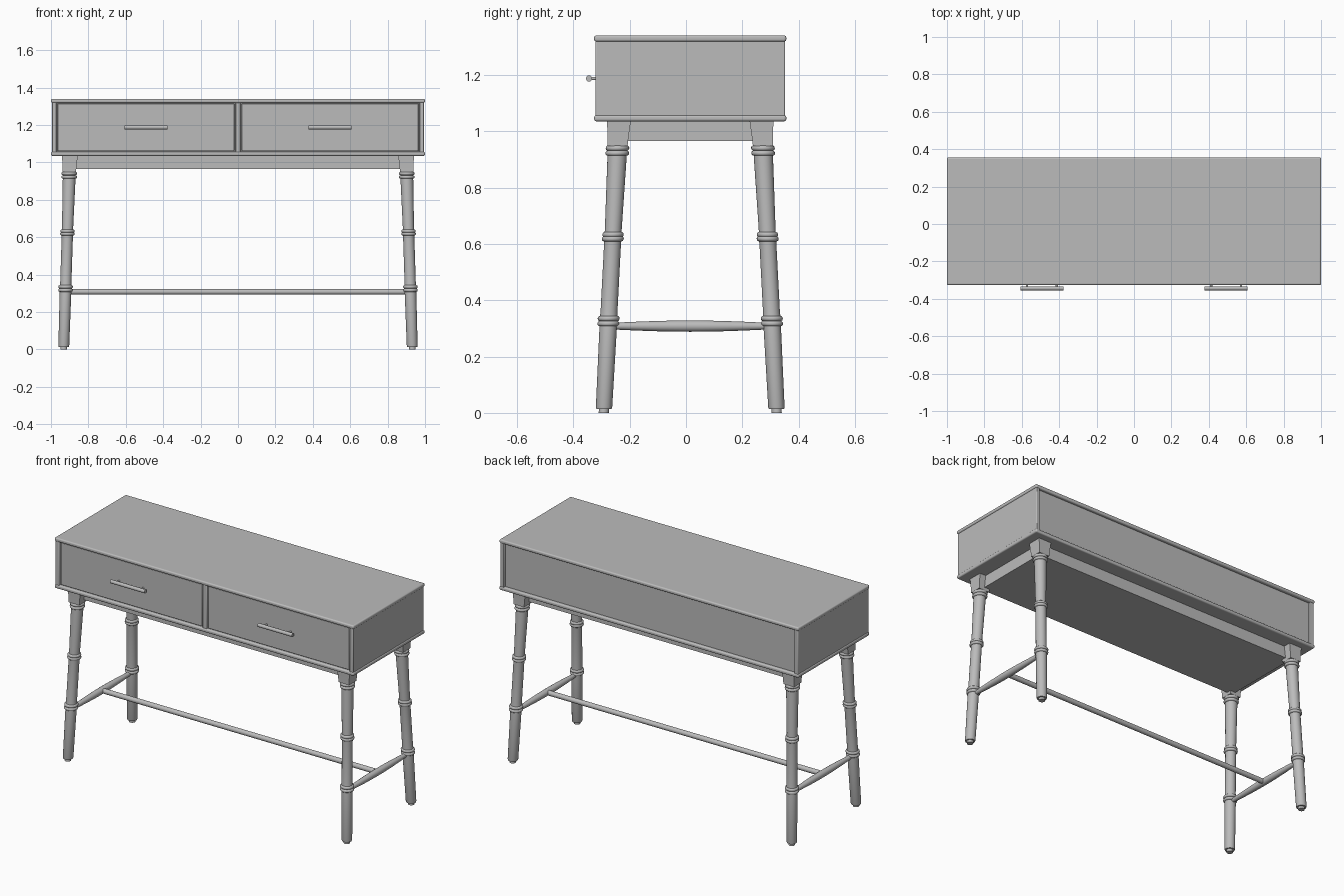
import bpy, bmesh, math
from mathutils import Vector

cube = bpy.data.objects.get("Cube")
if cube:
    bpy.data.objects.remove(cube, do_unlink=True)

grey = bpy.data.materials.new("plain_grey")
grey.use_nodes = True
colour = (0.5, 0.5, 0.5, 1)
grey.diffuse_color = colour
grey.node_tree.nodes["Principled BSDF"].inputs["Base Color"].default_value = colour

MID = 0.015  # depth centre of the case and legs


def finish(name, bm, smooth=True):
    bmesh.ops.recalc_face_normals(bm, faces=bm.faces)
    mesh = bpy.data.meshes.new(name)
    bm.to_mesh(mesh)
    bm.free()
    mesh.materials.append(grey)
    ob = bpy.data.objects.new(name, mesh)
    bpy.context.collection.objects.link(ob)
    if smooth:
        bpy.ops.object.select_all(action='DESELECT')
        ob.select_set(True)
        bpy.context.view_layer.objects.active = ob
        bpy.ops.object.shade_smooth_by_angle(angle=math.radians(40))
    return ob


def box(name, x, y, z, bevel=0, segments=1):
    """Box from (low, high) ranges, with optional rounded edges."""
    bm = bmesh.new()
    bmesh.ops.create_cube(bm, size=1)
    for v in bm.verts:
        v.co = [(r[0] + r[1]) / 2 + c * (r[1] - r[0]) for c, r in zip(v.co, (x, y, z))]
    ob = finish(name, bm, bevel > 0)
    if bevel:
        mod = ob.modifiers.new("rounded_edges", 'BEVEL')
        mod.width, mod.segments = bevel, segments
    return ob


def loft(name, profile, place, sides=24, turn=0):
    """Skin rings of (position, radius); place maps ring points into space."""
    bm = bmesh.new()
    rings = []
    for t, r in profile:
        angles = [turn + math.tau * i / sides for i in range(sides)]
        rings.append([bm.verts.new(place(t, r * math.cos(a), r * math.sin(a))) for a in angles])
    for a, b in zip(rings, rings[1:]):
        for i in range(sides):
            j = (i + 1) % sides
            bm.faces.new((a[i], a[j], b[j], b[i]))
    bm.faces.new(rings[0])
    bm.faces.new(rings[-1])
    return finish(name, bm)


# Case: rounded top and bottom boards, sides, back, divider
for name, z in (("top_board", (1.318, 1.34)), ("bottom_board", (1.035, 1.057))):
    box(name, (-1, 1), (-0.326, 0.356), z, 0.008, 4)
for s, side in ((-1, "right"), (1, "left")):
    box(side + "_side_panel", sorted((s * 0.97, s * 0.995)), (-0.322, 0.352), (1.05, 1.325), 0.004, 2)
box("back_panel", (-0.975, 0.975), (0.32, 0.338), (1.05, 1.325))
box("centre_divider", (-0.014, 0.014), (-0.32, 0.32), (1.05, 1.325), 0.004, 2)
box("case_filling", (-0.975, 0.975), (-0.298, 0.325), (1.05, 1.325))

# Drawers with bar handles on two posts
for s, side in ((-1, "right"), (1, "left")):
    box(side + "_drawer_front", sorted((s * 0.02, s * 0.965)), (-0.315, -0.29), (1.06, 1.315), 0.003, 2)
    cx = s * 0.4925
    loft(side + "_handle_bar", [(cx - 0.115, 0.011), (cx + 0.115, 0.011)],
         lambda t, u, v: (t, -0.344 + u, 1.187 + v), 16)
    for k in (-0.08, 0.08):
        loft(side + "_handle_post", [(-0.344, 0.006), (-0.31, 0.006)],
             lambda t, u, v: (cx + k + u, t, 1.187 + v), 12)

# Apron under the case
box("apron", (-0.9, 0.9), (MID - 0.25, MID + 0.25), (0.965, 1.04))


def bead(z, r, h=0.009, bulge=0.008):
    """Rounded ring on the leg profile."""
    return [(z + h * math.sin(a), r + bulge * math.cos(a))
            for a in (math.pi * (i / 8 - 0.5) for i in range(9))]


# Turned, splayed legs with bamboo-like beads and square top blocks
leg_profile = [(0, 0.018), (0.014, 0.018), (0.014, 0.027), (0.02, 0.029), (0.305, 0.031)]
leg_profile += bead(0.317, 0.031) + bead(0.335, 0.031) + [(0.36, 0.03), (0.6, 0.03)]
leg_profile += bead(0.618, 0.031) + bead(0.633, 0.03) + [(0.66, 0.03), (0.9, 0.034)]
leg_profile += bead(0.922, 0.034) + bead(0.94, 0.034) + [(0.96, 0.034)]

for sx, side in ((-1, "right"), (1, "left")):
    for sy, end in ((-1, "front"), (1, "back")):
        def splay(z, u, v):
            return Vector((sx * (0.932 - 0.032 * z) + u, MID + sy * (0.307 - 0.052 * z) + v, z))
        loft(f"{end}_{side}_leg", leg_profile, splay)
        loft(f"{end}_{side}_leg_block", [(0.948, 0.05), (0.975, 0.052), (1.037, 0.06)],
             splay, 4, math.pi / 4)

    # Side stretcher, swelling towards its middle
    swell = [(MID + 0.29 * i / 8, 0.011 + 0.009 * math.cos(math.pi * i / 16)) for i in range(-8, 9)]
    loft(side + "_side_stretcher", swell,
         lambda t, u, v: (sx * 0.921 + u, t, 0.308 + v), 16)

# Long stretcher joining the two sides
loft("long_stretcher", [(-0.92, 0.015), (0.92, 0.015)],
     lambda t, u, v: (t, MID + u, 0.308 + v), 16)
